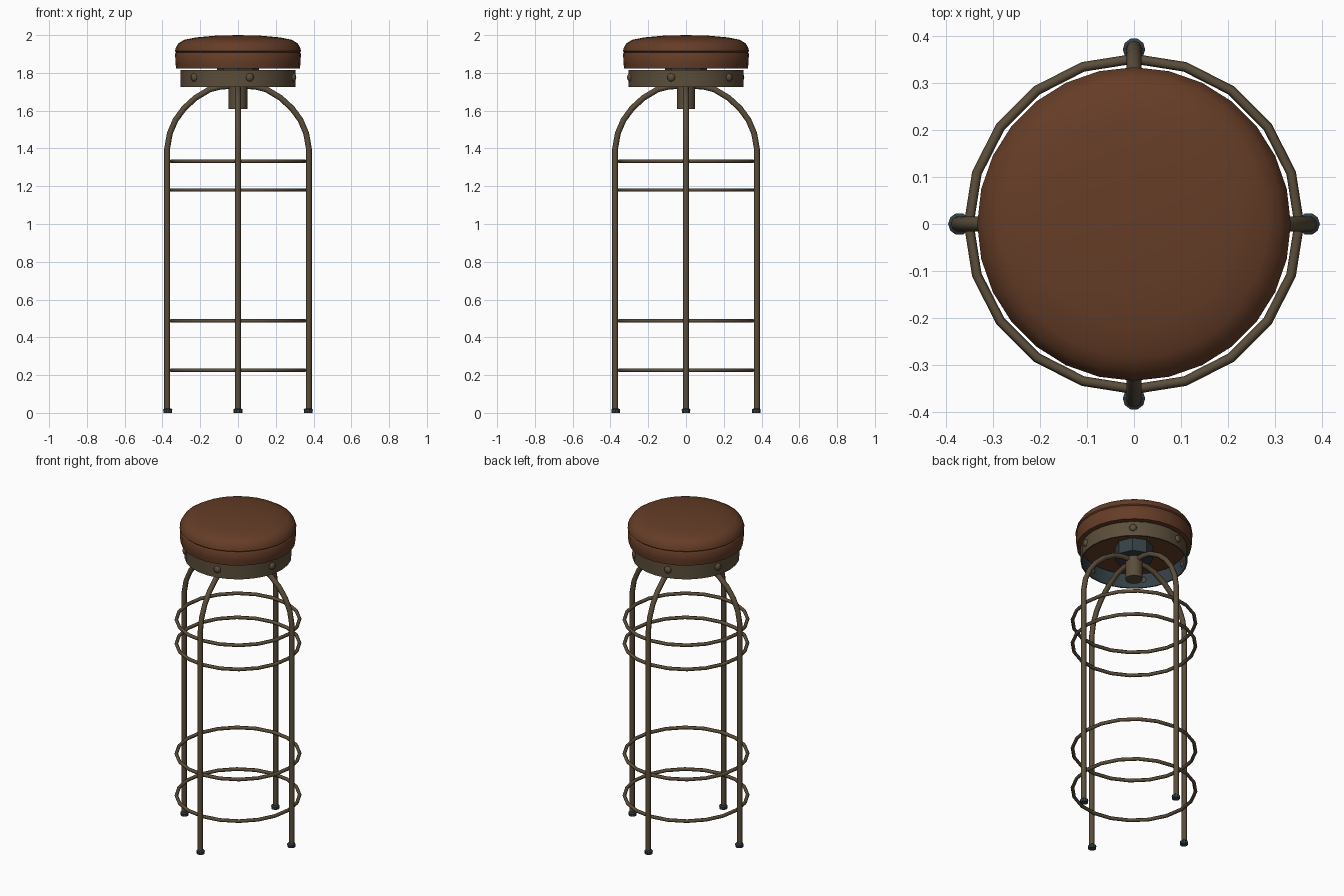
import bpy, bmesh, math
from mathutils import Matrix, Vector

if "Cube" in bpy.data.objects:
    bpy.data.objects.remove(bpy.data.objects["Cube"])


def material(name, rgb):
    m = bpy.data.materials.new(name)
    m.diffuse_color = (*rgb, 1)
    m.use_nodes = True
    m.node_tree.nodes["Principled BSDF"].inputs["Base Color"].default_value = m.diffuse_color
    return m


LEATHER = material("brown leather", (0.130, 0.046, 0.020))
METAL = material("aged bronze metal", (0.105, 0.076, 0.043))
DARK = material("dark blue grey", (0.035, 0.052, 0.062))


def add(name, bm, mats, smooth=40):
    bmesh.ops.recalc_face_normals(bm, faces=bm.faces)
    me = bpy.data.meshes.new(name)
    bm.to_mesh(me)
    bm.free()
    for m in mats:
        me.materials.append(m)
    ob = bpy.data.objects.new(name, me)
    bpy.context.collection.objects.link(ob)
    bpy.ops.object.select_all(action='DESELECT')
    ob.select_set(True)
    bpy.context.view_layer.objects.active = ob
    bpy.ops.object.shade_smooth_by_angle(angle=math.radians(smooth))
    return ob


def lathe(profile, sides, closed=False, centre=(0, 0)):
    """Revolve (radius, z) points about a vertical axis."""
    bm = bmesh.new()
    rings = []
    for r, z in profile:
        n = sides if r > 1e-6 else 1
        rings.append([bm.verts.new((centre[0] + r * math.cos(2 * math.pi * i / sides),
                                    centre[1] + r * math.sin(2 * math.pi * i / sides), z))
                      for i in range(n)])
    pairs = list(zip(rings, rings[1:])) + ([(rings[-1], rings[0])] if closed else [])
    for a, b in pairs:
        for i in range(sides):
            j = (i + 1) % sides
            quad = [a[i % len(a)], a[j % len(a)], b[j % len(b)], b[i % len(b)]]
            bm.faces.new(list(dict.fromkeys(quad)))
    return bm


# Cushion with a seam groove and a domed top
add("seat_cushion", lathe([(0, 1.822), (0.327, 1.822), (0.331, 1.85), (0.333, 1.903),
                           (0.328, 1.909), (0.334, 1.915), (0.329, 1.935), (0.315, 1.957),
                           (0.285, 1.975), (0.22, 1.988), (0.12, 1.997), (0, 2.0)], 28), [LEATHER], 50)

# Metal band under the cushion, darker on the inside
bm = lathe([(0.305, 1.725), (0.305, 1.816), (0.297, 1.816), (0.297, 1.725)], 28, closed=True)
for f in bm.faces:
    c = f.calc_center_median()
    f.material_index = 1 if c.xy.length < 0.2985 else 0
add("seat_band", bm, [METAL, DARK])

# Mounting plate and swivel post
add("mounting_plate", lathe([(0, 1.74), (0.11, 1.74), (0.11, 1.825), (0, 1.825)], 8), [DARK], 30)
add("swivel_post", lathe([(0, 1.61), (0.05, 1.61), (0.05, 1.745), (0, 1.745)], 14), [METAL])

# Round bolts on the band
for k, deg in enumerate((-140, -78, -15, 49, 105, 162)):
    a = math.radians(deg)
    bm = bmesh.new()
    bmesh.ops.create_uvsphere(bm, u_segments=10, v_segments=6, radius=0.022)
    bmesh.ops.scale(bm, vec=Vector((0.7, 1, 1)), verts=bm.verts)
    bmesh.ops.transform(bm, matrix=Matrix.Rotation(a, 4, 'Z') @ Matrix.Translation((0.303, 0, 1.776)),
                        verts=bm.verts)
    add(f"band_bolt_{k + 1}", bm, [METAL], 60)


def tube(path, radius, sides):
    """Sweep a circle along a path lying in the xz plane."""
    bm = bmesh.new()
    pts = [Vector((x, 0, z)) for x, z in path]
    rings = []
    for i, p in enumerate(pts):
        t = (pts[min(i + 1, len(pts) - 1)] - pts[max(i - 1, 0)]).normalized()
        side = Vector((0, 1, 0))
        up = t.cross(side)
        rings.append([bm.verts.new(p + radius * (side * math.cos(2 * math.pi * k / sides)
                                                 + up * math.sin(2 * math.pi * k / sides)))
                      for k in range(sides)])
    for a, b in zip(rings, rings[1:]):
        for k in range(sides):
            j = (k + 1) % sides
            bm.faces.new((a[k], a[j], b[j], b[k]))
    bm.faces.new(rings[0])
    bm.faces.new(rings[-1])
    return bm


# Four legs that arch in to the post, with feet
LEG = [(0.375, 0.01), (0.375, 1.40), (0.361, 1.48), (0.331, 1.55), (0.286, 1.612),
       (0.225, 1.668), (0.15, 1.713), (0.09, 1.728), (0.03, 1.73)]
for k, side in enumerate(("right", "back", "left", "front")):
    a = k * math.pi / 2
    bm = tube(LEG, 0.0155, 8)
    bmesh.ops.rotate(bm, matrix=Matrix.Rotation(a, 3, 'Z'), verts=bm.verts)
    add(f"{side}_leg", bm, [METAL], 50)
    foot = lathe([(0, 0), (0.023, 0), (0.024, 0.018), (0.017, 0.024), (0, 0.024)], 10,
                 centre=(0.372 * math.cos(a), 0.372 * math.sin(a)))
    add(f"{side}_foot", foot, [DARK], 30)

# Ring braces between the legs
for k, z in enumerate((0.225, 0.487, 1.18, 1.332)):
    section = [(0.352 + 0.0105 * math.cos(i * math.pi / 3), z + 0.0105 * math.sin(i * math.pi / 3))
               for i in range(6)]
    add(f"ring_brace_{k + 1}", lathe(section, 20, closed=True), [METAL], 65)
